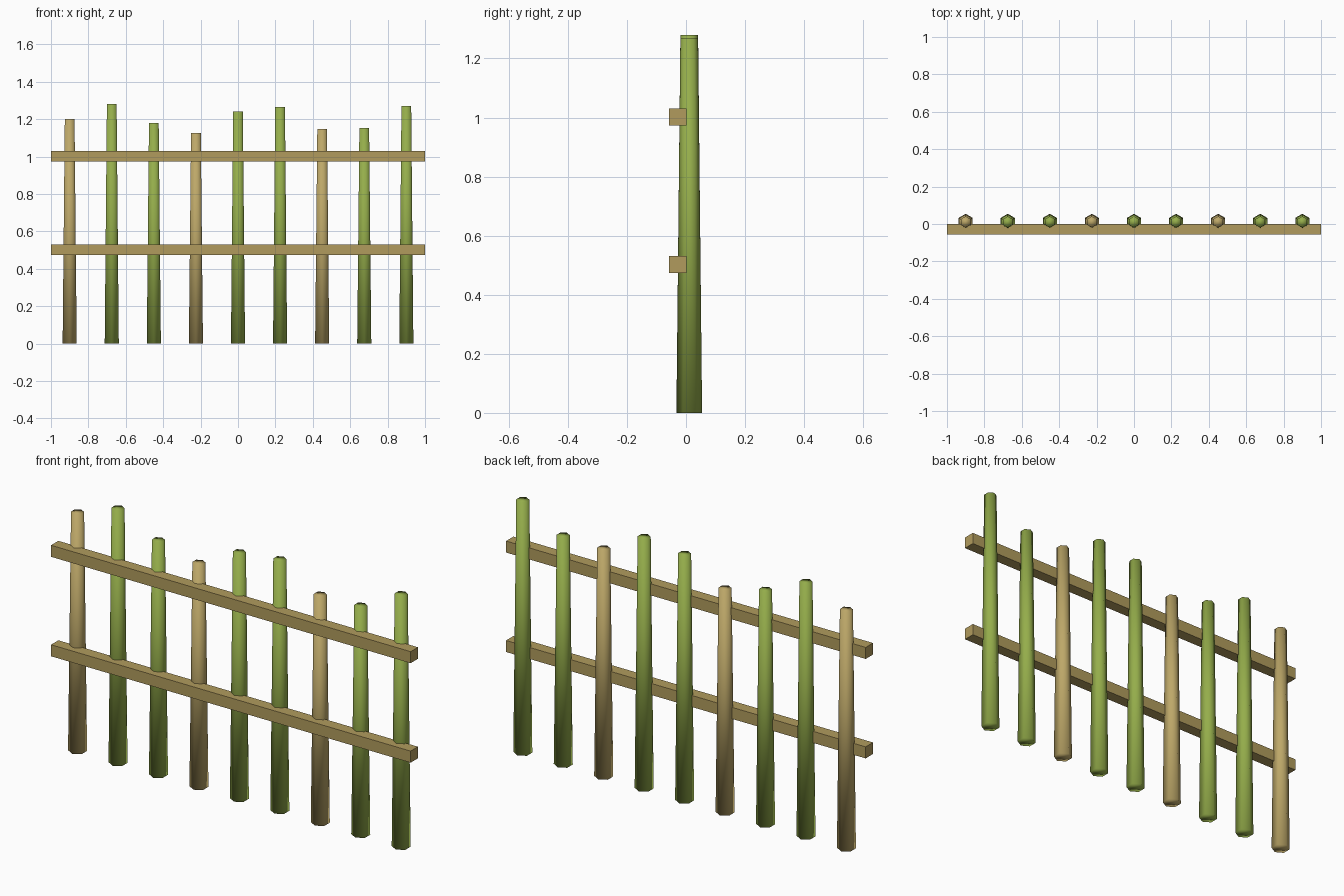
import bpy

if "Cube" in bpy.data.objects:
    bpy.data.objects.remove(bpy.data.objects["Cube"])


def material(name, rgb):
    m = bpy.data.materials.new(name)
    m.diffuse_color = (*rgb, 1.0)
    m.use_nodes = True
    m.node_tree.nodes["Principled BSDF"].inputs["Base Color"].default_value = m.diffuse_color
    return m


green = material("green_bamboo", (0.30, 0.42, 0.07))
tan = material("dry_bamboo", (0.51, 0.39, 0.14))
wood = material("rail_wood", (0.44, 0.33, 0.11))


def post(i, x, height, mat):
    # Tapered six-sided cane with a corner pointing along y
    bpy.ops.mesh.primitive_cone_add(vertices=6, radius1=0.0435, radius2=0.03,
                                    depth=height, location=(x, 0.011, height / 2))
    o = bpy.context.object
    o.name = f"post_{i + 1}"
    o.data.materials.append(mat)
    bpy.ops.object.shade_smooth()


def rail(name, z):
    bpy.ops.mesh.primitive_cube_add(size=1, location=(0, -0.028, z))
    o = bpy.context.object
    o.name = name
    o.scale = (2.0, 0.058, 0.058)
    bpy.ops.object.transform_apply(location=False, rotation=False, scale=True)
    o.data.materials.append(wood)


# Uneven row of posts, every third one dried out
heights = [1.20, 1.28, 1.18, 1.127, 1.24, 1.265, 1.147, 1.152, 1.27]
for i, h in enumerate(heights):
    post(i, -0.9 + 0.225 * i, h, tan if i % 3 == 0 else green)

# Two rails across the front
rail("lower_rail", 0.502)
rail("upper_rail", 1.002)
